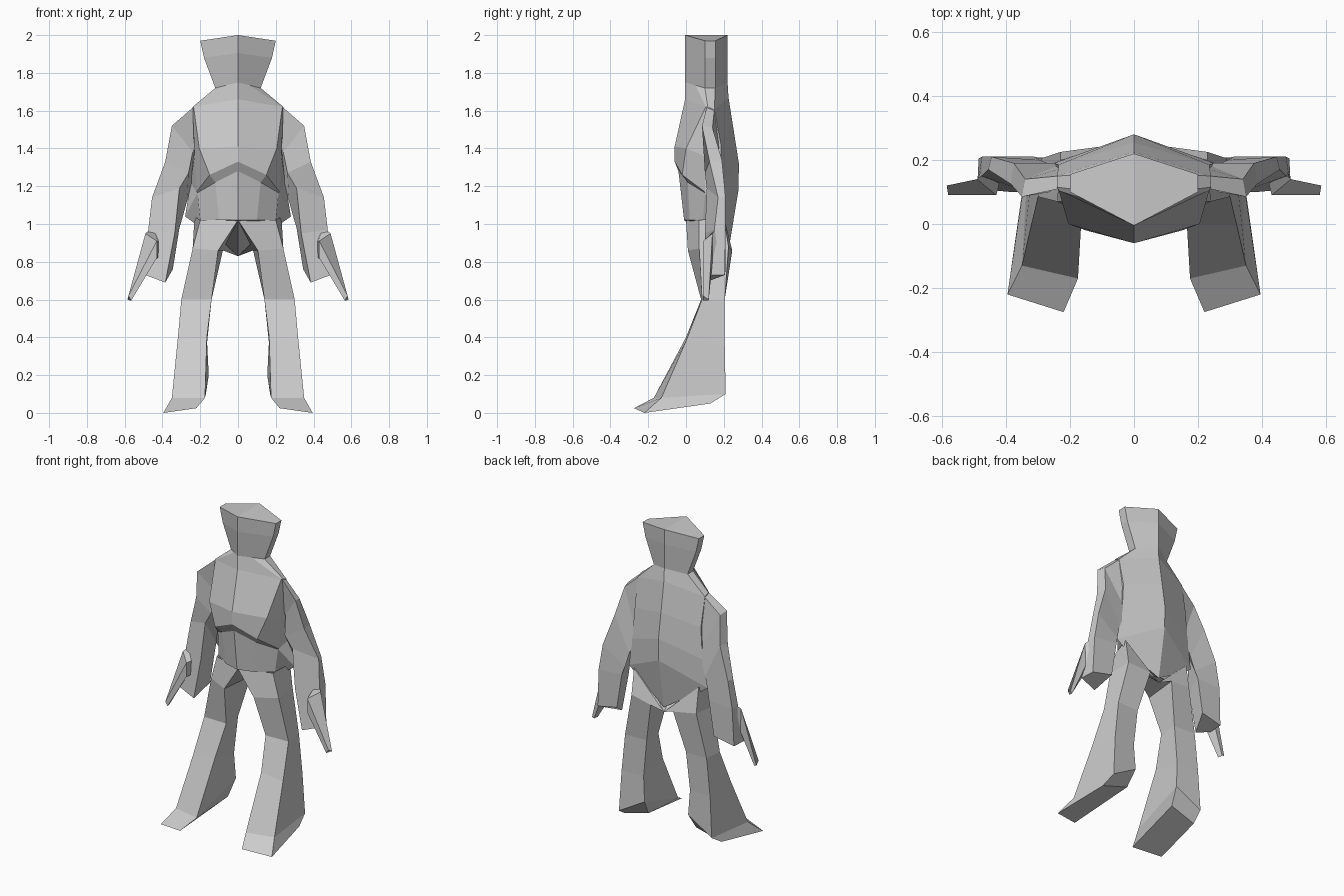
import bpy, bmesh


def loft(name, rings, closed=True):
    """Skin a row of cross-sections (one half of the body), then mirror it in x."""
    bm = bmesh.new()
    vs = [[bm.verts.new(p) for p in ring] for ring in rings]
    n = len(rings[0])
    for a, b in zip(vs, vs[1:]):
        for i in range(n if closed else n - 1):
            j = (i + 1) % n
            bm.faces.new((a[i], a[j], b[j], b[i]))
    bm.faces.new(vs[0])
    bm.faces.new(vs[-1][::-1])
    bmesh.ops.remove_doubles(bm, verts=bm.verts, dist=0.0005)
    bmesh.ops.recalc_face_normals(bm, faces=bm.faces)
    # open halves: outermost face must point away from the centre plane
    far = max(bm.faces, key=lambda f: f.calc_center_median().x)
    if not closed and far.normal.x < 0:
        bmesh.ops.reverse_faces(bm, faces=bm.faces)
    me = bpy.data.meshes.new(name)
    bm.to_mesh(me)
    bm.free()
    ob = bpy.data.objects.new(name, me)
    bpy.context.collection.objects.link(ob)
    mod = ob.modifiers.new("mirror", 'MIRROR')
    mod.merge_threshold = 0.001
    return ob


# Head: flat-topped six-sided block, widening upward (half width, centre z, side z)
loft("head", [[(0, -.005, zc), (x, .10, zs), (x, .155, zs), (0, .22, zc)]
              for x, zc, zs in ((.20, 2.0, 1.97), (.18, 1.905, 1.88), (.12, 1.75, 1.72))],
     closed=False)

# Torso: front centre, chest corner, side, back corner, spine
loft("torso", [
    [(0, -.005, 1.75), (.06, .05, 1.735), (.12, .10, 1.72), (.12, .155, 1.72), (0, .22, 1.75)],
    [(0, -.005, 1.66), (.235, .105, 1.62), (.24, .115, 1.62), (.24, .15, 1.605), (0, .225, 1.67)],
    [(0, -.06, 1.41), (.205, .0, 1.40), (.23, .10, 1.36), (.235, .185, 1.42), (0, .255, 1.48)],
    [(0, -.06, 1.33), (.15, -.02, 1.26), (.22, .10, 1.17), (.25, .19, 1.22), (0, .28, 1.32)],
    [(0, -.04, 1.28), (.12, .01, 1.22), (.215, .10, 1.165), (.28, .18, 1.04), (0, .278, 1.18)],
    [(0, -.01, 1.02), (.10, .02, 1.02), (.20, .09, 1.02), (.21, .18, .99), (0, .225, .86)],
], closed=False)

# Arms: outer front, inner front, inner back, outer back from shoulder to hand
loft("arm", [
    [(.235, .11, 1.62), (.20, .12, 1.50), (.17, .19, 1.40), (.235, .15, 1.605)],
    [(.35, .085, 1.52), (.24, .14, 1.38), (.22, .19, 1.25), (.34, .14, 1.51)],
    [(.385, .125, 1.33), (.262, .10, 1.27), (.27, .19, 1.12), (.375, .19, 1.34)],
    [(.455, .17, 1.14), (.31, .11, 1.19), (.295, .20, 1.03), (.445, .21, 1.14)],
    [(.475, .15, .97), (.335, .10, .95), (.31, .21, .98), (.475, .21, .97)],
    [(.49, .11, .73), (.385, .10, .69), (.345, .21, .76), (.485, .205, .73)],
])

# Long thumbs standing off the front of each hand
loft("thumb", [
    [(.445, .18, .99), (.41, .17, .91), (.41, .19, .82), (.46, .20, .82)],
    [(.49, .14, .95), (.43, .09, .91), (.43, .09, .82), (.485, .14, .80)],
    [(.585, .12, .60), (.58, .09, .62), (.565, .09, .595), (.57, .12, .595)],
])

# Legs flaring into wide boots: outer front, inner front, inner back, outer back
loft("leg", [
    [(.20, .07, 1.02), (0, 0, 1.02), (0, .225, .83), (.23, .20, 1.04)],
    [(.24, .07, .87), (.105, .01, .86), (.08, .245, .86), (.23, .225, .88)],
    [(.30, .085, .60), (.14, .08, .60), (.14, .20, .60), (.29, .205, .60)],
    [(.32, .0, .38), (.165, .0, .40), (.165, .195, .36), (.315, .205, .36)],
    [(.35, -.13, .08), (.175, -.17, .08), (.155, .20, .20), (.33, .21, .10)],
    [(.395, -.22, 0), (.22, -.275, .025), (.17, .14, .10), (.345, .13, .05)],
])
